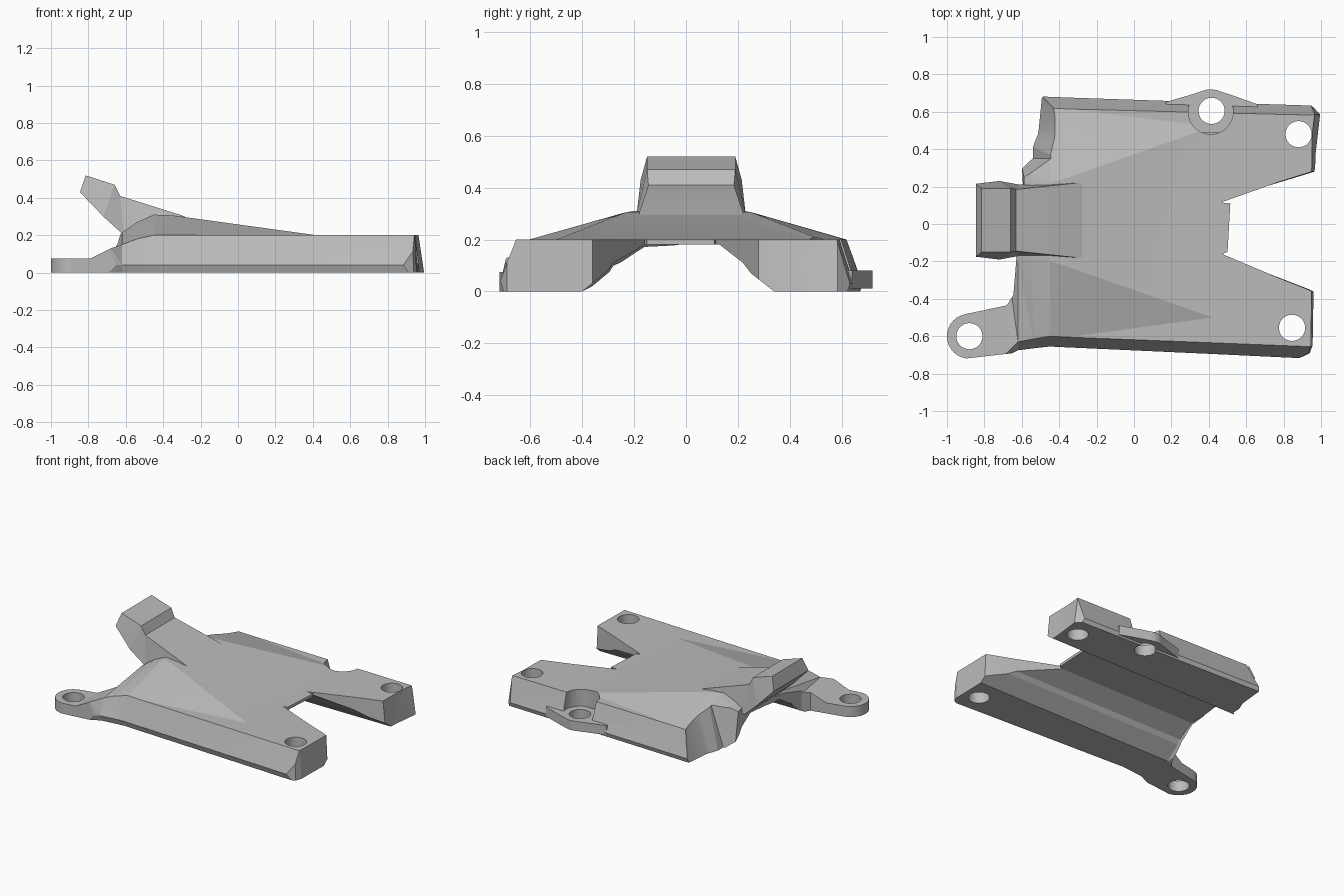
import bpy
import bmesh
from math import cos, sin, radians

old = bpy.data.objects.get("Cube")
if old:
    bpy.data.objects.remove(old, do_unlink=True)

grey = bpy.data.materials.new("plain grey")
grey.use_nodes = True
grey.diffuse_color = (0.5, 0.5, 0.5, 1)
grey.node_tree.nodes["Principled BSDF"].inputs["Base Color"].default_value = (0.5, 0.5, 0.5, 1)


def loft(name, rings):
    """Closed solid through rings that all have the same point count."""
    bm = bmesh.new()
    rows = [[bm.verts.new(p) for p in ring] for ring in rings]
    n = len(rows[0])
    for a, b in zip(rows, rows[1:]):
        for i in range(n):
            j = (i + 1) % n
            bm.faces.new((a[i], a[j], b[j], b[i]))
    bm.faces.new(rows[0])
    bm.faces.new(rows[-1])
    bmesh.ops.recalc_face_normals(bm, faces=bm.faces)
    bmesh.ops.triangulate(bm, faces=bm.faces)
    mesh = bpy.data.meshes.new(name)
    bm.to_mesh(mesh)
    bm.free()
    mesh.materials.append(grey)
    obj = bpy.data.objects.new(name, mesh)
    bpy.context.collection.objects.link(obj)
    return obj


def arc(x, y, r, start, end, steps):
    angles = [radians(start + (end - start) * i / steps) for i in range(steps + 1)]
    return [(x + r * cos(a), y + r * sin(a)) for a in angles]


def prism(name, outline, z0, z1):
    return loft(name, [[(x, y, z) for x, y in outline] for z in (z0, z1)])


def cylinder(name, x, y, r, z0, z1):
    return prism(name, arc(x, y, r, 0, 350, 35), z0, z1)


def combine(target, tool, operation):
    mod = target.modifiers.new("join", "BOOLEAN")
    mod.operation, mod.solver, mod.object = operation, "EXACT", tool
    bpy.context.view_layer.objects.active = target
    bpy.ops.object.modifier_apply(modifier=mod.name)
    bpy.data.objects.remove(tool, do_unlink=True)


# Underside tunnel, back to front, shared by every section of the shell
tunnel = [(.34, 0), (.25, .07), (.22, .11), (.13, .18),
          (-.16, .18), (-.28, .11), (-.3, .08), (-.40, 0)]

# Main shell: x, ridge height, ridge half width, eave height,
# front foot and eave y, back foot and eave y
stations = [
    (-1.05, .075, .2, .075, -.76, -.76, .69, .64),
    (-.79, .075, .2, .075, -.74, -.74, .69, .64),
    (-.68, .13, .2, .13, -.705, -.69, .69, .63),
    (-.62, .215, .2, .15, -.675, -.63, .685, .625),
    (-.54, .27, .2, .18, -.665, -.615, .683, .622),
    (-.45, .31, .2, .2, -.655, -.60, .68, .62),
    (-.35, .306, .23, .2, -.66, -.605, .676, .615),
    (.42, .2, .5, .2, -.695, -.635, .65, .595),
    (1.05, .2, .5, .2, -.725, -.66, .63, .58),
]
rings = []
for x, ridge, half, eave, f_foot, f_eave, b_foot, b_eave in stations:
    squash = min(1, ridge / .2)
    section = [(f_foot + .015, 0), (f_foot, .04), (f_eave, eave), (-half, ridge),
               (half + .02, ridge), (b_eave, eave), (b_foot, .03), (b_foot - .01, 0)]
    section += [(y, z * squash) for y, z in tunnel]
    rings.append([(x, y, z) for y, z in section])
body = loft("mounting_plate", rings)

# Plan outline, with the x lean of each edge over the eave height
plan = [(x, y, 0) for x, y in arc(-.88, -.6, .12, 100, 262, 14)]
plan += [(-.6, -.685, 0), (-.55, -.8, 0), (.855, -.8, -.01), (.88, -.72, -.01),
         (.94, -.69, -.01), (.955, -.65, -.01), (.96, -.36, -.01), (.94, -.35, -.01),
         (.47, -.16, 0), (.5, -.15, 0), (.515, .11, 0), (.465, .115, 0),
         (.97, .28, -.02), (.995, .585, -.03), (.945, .64, -.03), (.92, .75, -.03),
         (-.5, .75, .06), (-.51, .5, .075), (-.53, .44, .08), (-.54, .35, .07),
         (-.6, .21, .01), (-.63, -.2, 0), (-.645, -.38, 0), (-.68, -.435, 0)]
trim = loft("plan_trim", [[(x + d * k, y, .2 * k) for x, y, d in plan] for k in (-1, 2)])
combine(body, trim, "INTERSECT")

# Side lug in its round pocket
combine(body, cylinder("pocket", .41, .6, .12, .07, .5), "DIFFERENCE")
lug = [(.17, .6), (.3, .49), (.52, .49), (.66, .6), (.66, .64), (.52, .69)]
lug += arc(.41, .6, .12, 65, 115, 6) + [(.3, .69), (.17, .652)]
combine(body, prism("side_lug", lug, .012, .08), "UNION")

# Raised neck with its blocky head: x, z, half width
neck = [(-.815, .52, .17), (-.66, .47, .17), (-.63, .41, .165), (-.3, .306, .2),
        (-.22, .27, .2), (-.3, .2, .2), (-.61, .2, .19), (-.72, .3, .21), (-.845, .43, .195)]
neck_obj = loft("neck", [[(x, .02 + s * w, z) for x, z, w in neck] for s in (-1, 1)])
combine(body, neck_obj, "UNION")

# Screw holes
for x, y in ((-.88, -.6), (.845, -.555), (.88, .48), (.415, .605)):
    combine(body, cylinder("hole", x, y, .07, -.2, .5), "DIFFERENCE")

# Soft shading across the gentle roof slopes, crisp everywhere else
bpy.ops.object.select_all(action="DESELECT")
body.select_set(True)
bpy.context.view_layer.objects.active = body
bpy.ops.object.shade_smooth_by_angle(angle=radians(15))
